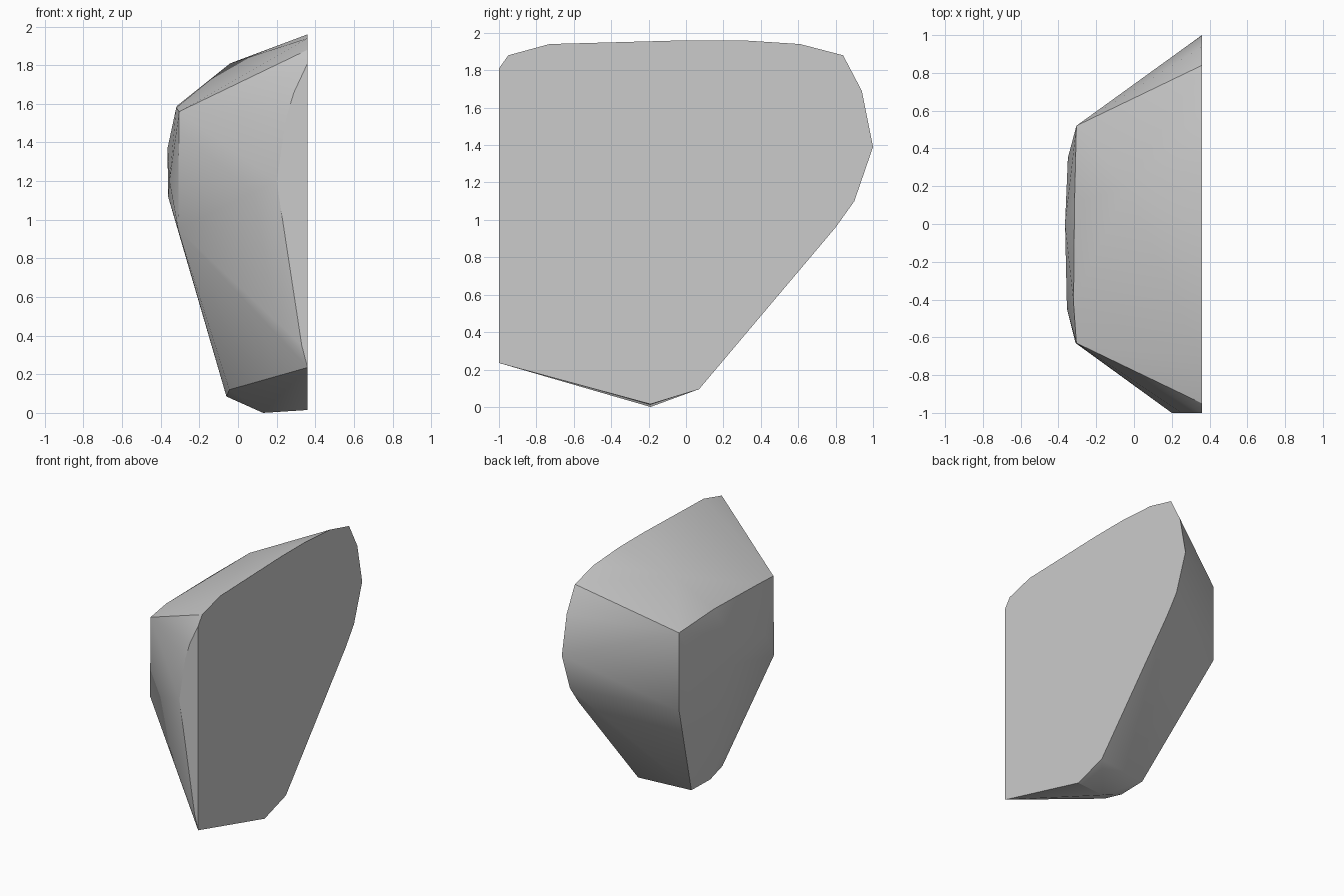
import bpy
import bmesh
import math

default_cube = bpy.data.objects.get("Cube")
if default_cube:
    bpy.data.objects.remove(default_cube, do_unlink=True)

CUT_X = 0.36      # flat cut side
FRONT_Y = -1.0    # flat front cut


def make_material(name, color):
    material = bpy.data.materials.new(name)
    material.use_nodes = True
    material.diffuse_color = color
    material.node_tree.nodes["Principled BSDF"].inputs["Base Color"].default_value = color
    return material


def hull_object(name, points, material):
    """Wrap a closed convex chunk around a set of corner points."""
    bm = bmesh.new()
    for point in points:
        bm.verts.new(point)
    result = bmesh.ops.convex_hull(bm, input=bm.verts[:])
    leftovers = {g for g in result["geom_interior"] + result["geom_unused"]
                 if isinstance(g, bmesh.types.BMVert)}
    bmesh.ops.delete(bm, geom=list(leftovers), context="VERTS")
    bmesh.ops.dissolve_limit(bm, angle_limit=math.radians(0.5),
                             verts=bm.verts[:], edges=bm.edges[:])
    bmesh.ops.recalc_face_normals(bm, faces=bm.faces[:])
    mesh = bpy.data.meshes.new(name)
    bm.to_mesh(mesh)
    bm.free()
    mesh.materials.append(material)
    obj = bpy.data.objects.new(name, mesh)
    bpy.context.collection.objects.link(obj)
    return obj


# Outline of the large flat side, as (y, z)
flat_side = [(-1, .235), (-.19, .015), (.07, .095), (.8, .96), (.9, 1.1),
             (1, 1.39), (.94, 1.69), (.84, 1.88), (.61, 1.94), (.3, 1.96),
             (0, 1.96), (-.73, 1.94), (-.95, 1.88), (-1, 1.81)]

# Curved border of the small flat front, as (x, z)
front_cut = [(.33, .35), (.25, .87), (.2, 1.2), (.25, 1.53), (.29, 1.66)]

# Shallow dome on the small side
dome = [(-.305, -.63, 1.56), (-.32, -.42, 1.58), (-.315, .11, 1.59),
        (-.305, .52, 1.56), (-.305, .52, .96), (-.31, -.63, .95),
        (-.355, -.45, 1.2), (-.365, 0, 1.37), (-.362, 0, 1.12),
        (-.35, .35, 1.2)]

# Ridge corner on top and the tapering foot
top_ridge = [(-.04, .2, 1.81)]
foot = [(.13, -.19, 0), (-.06, .02, .09), (-.06, -.21, .085),
        (-.045, -.38, .12)]

points = [(CUT_X, y, z) for y, z in flat_side]
points += [(x, FRONT_Y, z) for x, z in front_cut]
points += dome + top_ridge + foot

stone = make_material("stone_grey", (0.6, 0.6, 0.6, 1))
rock = hull_object("rock_chunk", points, stone)

# Soft facets with crisp main edges
bpy.ops.object.select_all(action="DESELECT")
rock.select_set(True)
bpy.context.view_layer.objects.active = rock
bpy.ops.object.shade_smooth_by_angle(angle=math.radians(30))
